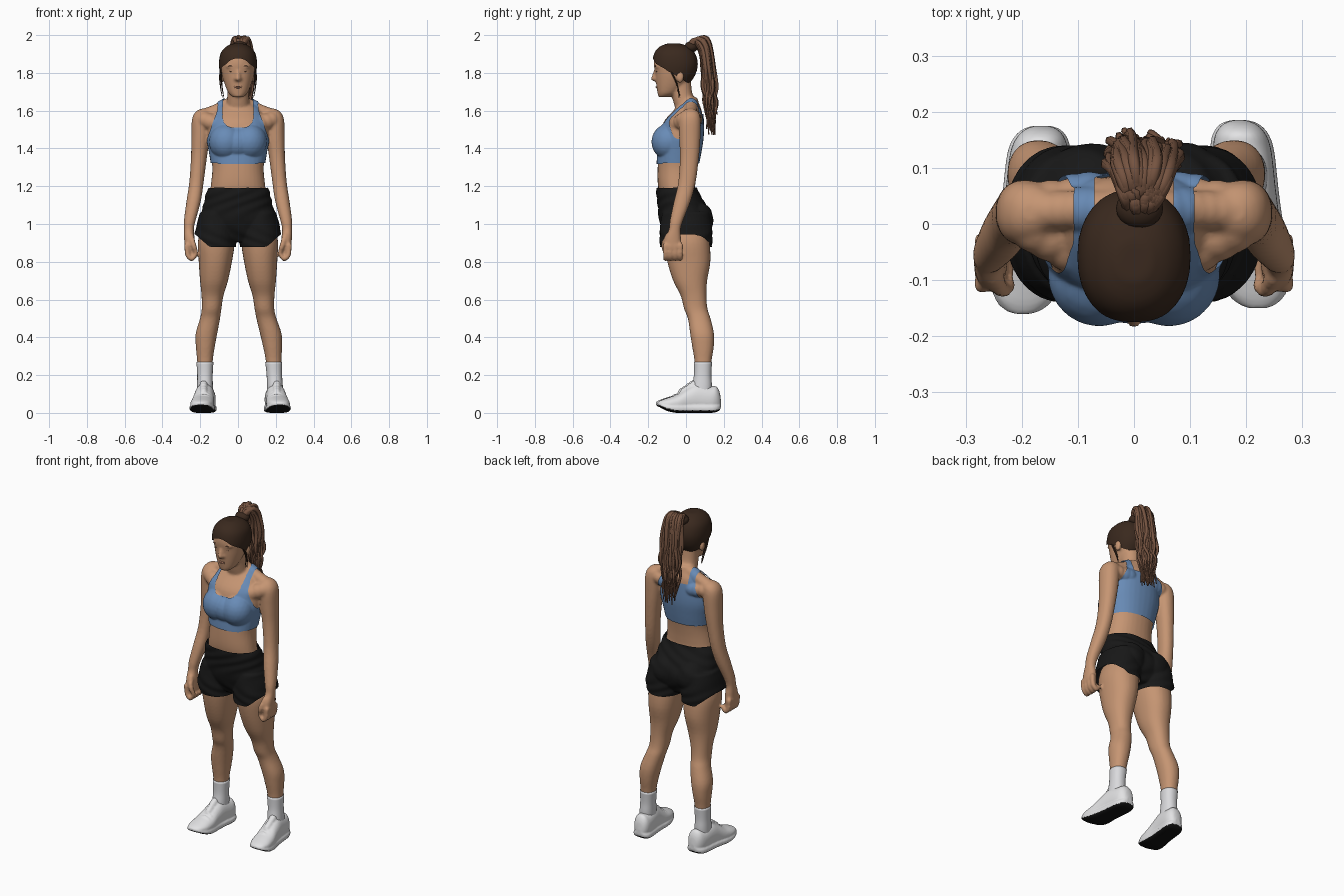
import bpy, bmesh, math, random
from mathutils import Vector

random.seed(4)
if "Cube" in bpy.data.objects:
    bpy.data.objects.remove(bpy.data.objects["Cube"])


def material(name, r, g, b):
    mat = bpy.data.materials.new(name)
    mat.use_nodes = True
    mat.diffuse_color = (r, g, b, 1)
    shader = next(n for n in mat.node_tree.nodes if n.type == "BSDF_PRINCIPLED")
    shader.inputs["Base Color"].default_value = (r, g, b, 1)
    return mat


SKIN = material("skin", 0.56, 0.30, 0.17)
LIPS = material("lips", 0.45, 0.21, 0.13)
HAIR = material("dark brown hair", 0.042, 0.022, 0.013)
TAIL = material("light brown hair", 0.18, 0.088, 0.052)
BLUE = material("blue fabric", 0.14, 0.26, 0.47)
BLACK = material("black fabric", 0.009, 0.009, 0.009)
WHITE = material("white shoe", 0.76, 0.76, 0.77)
SOCK = material("white sock", 0.70, 0.70, 0.72)
SOLE = material("black rubber", 0.006, 0.006, 0.006)

# Unit sphere that every rounded lump is copied from
unit = bmesh.new()
bmesh.ops.create_icosphere(unit, subdivisions=3, radius=1)
BALL_POINTS = [v.co.copy() for v in unit.verts]
BALL_FACES = [[v.index for v in f.verts] for f in unit.faces]
unit.free()


def spline(rows, steps=4):
    """Smooth interpolation through rows of numbers."""
    rows = [Vector(r) for r in rows]
    out = []
    for i in range(len(rows) - 1):
        a, b, c, d = (rows[max(i - 1, 0)], rows[i], rows[i + 1],
                      rows[min(i + 2, len(rows) - 1)])
        for k in range(steps):
            t = k / steps
            out.append(b + (c - a) * (t / 2) + (a * 2 - b * 5 + c * 4 - d) * (t * t / 2)
                       + (b * 3 - a - c * 3 + d) * (t ** 3 / 2))
    return out + [rows[-1]]


def loft(bm, rows, along_y=False, power=2.2, sides=32):
    """Closed tube; each row is station, centre pair, radius pair."""
    rings = []
    for s, a, b, ra, rb in spline(rows):
        ring = []
        for i in range(sides):
            t = math.tau * i / sides
            c, d = (math.copysign(abs(f(t)) ** (2 / power), f(t)) for f in (math.cos, math.sin))
            u, v = a + max(ra, 0.003) * c, b + max(rb, 0.003) * d
            ring.append(bm.verts.new((u, s, max(v, 0)) if along_y else (u, v, s)))
        rings.append(ring)
    for low, high in zip(rings, rings[1:]):
        for i in range(sides):
            j = (i + 1) % sides
            bm.faces.new((low[i], low[j], high[j], high[i]))
    bm.faces.new(rings[0])
    bm.faces.new(rings[-1])


def ball(bm, centre, radii):
    verts = [bm.verts.new([c + q * r for c, q, r in zip(centre, p, radii)]) for p in BALL_POINTS]
    for face in BALL_FACES:
        bm.faces.new([verts[i] for i in face])


def beads(bm, points, start, end):
    path = spline(points, 3)
    for i, p in enumerate(path):
        ball(bm, p, [start + (end - start) * i / (len(path) - 1)] * 3)


def finish(bm, name, mats, voxel=0.006, smooth=4, grow=0.0):
    """Fuse the volumes into one smooth skin."""
    bmesh.ops.recalc_face_normals(bm, faces=bm.faces)
    mesh = bpy.data.meshes.new(name)
    bm.to_mesh(mesh)
    bm.free()
    ob = bpy.data.objects.new(name, mesh)
    bpy.context.collection.objects.link(ob)
    if voxel:
        fuse = ob.modifiers.new("fuse", "REMESH")
        fuse.mode, fuse.voxel_size = "VOXEL", voxel
        relax = ob.modifiers.new("relax", "SMOOTH")
        relax.factor, relax.iterations = 0.5, smooth
    if grow:
        swell = ob.modifiers.new("swell", "DISPLACE")
        swell.mid_level, swell.strength = 0, grow
    return bake(ob, mats)


def bake(ob, mats):
    graph = bpy.context.evaluated_depsgraph_get()
    mesh = bpy.data.meshes.new_from_object(ob.evaluated_get(graph))
    name = ob.name
    bpy.data.objects.remove(ob)
    mesh.materials.clear()
    for m in mats:
        mesh.materials.append(m)
    mesh.shade_smooth()
    ob = bpy.data.objects.new(name, mesh)
    bpy.context.collection.objects.link(ob)
    return ob


def trim(ob, keep, ripple=0.0):
    """Keep the faces that satisfy a rule, even out the cut edge, add soft folds."""
    bm = bmesh.new()
    bm.from_mesh(ob.data)
    gone = [f for f in bm.faces if not keep(*f.calc_center_median())]
    bmesh.ops.delete(bm, geom=gone, context="FACES")
    rim = {}
    for e in bm.edges:
        if e.is_boundary:
            a, b = e.verts
            rim.setdefault(a, []).append(b)
            rim.setdefault(b, []).append(a)
    for _ in range(6):
        moved = [(v, (n[0].co + n[1].co + v.co * 2) / 4) for v, n in rim.items() if len(n) == 2]
        for v, co in moved:
            v.co = co
    for v in bm.verts:
        v.co += v.normal * ripple * math.sin(45 * v.co.x + 9 * math.sin(14 * v.co.z))
    bm.to_mesh(ob.data)
    bm.free()


def strands(name, paths, radius, mat):
    curve = bpy.data.curves.new(name, "CURVE")
    curve.dimensions, curve.bevel_depth, curve.bevel_resolution = "3D", radius, 1
    curve.use_fill_caps = True
    for path in paths:
        pts = spline(path, 6)
        line = curve.splines.new("POLY")
        line.points.add(len(pts) - 1)
        for i, (slot, p) in enumerate(zip(line.points, pts)):
            slot.co = (*p, 1)
            slot.radius = 1 - 0.8 * (i / len(pts)) ** 3
    ob = bpy.data.objects.new(name, curve)
    bpy.context.collection.objects.link(ob)
    bake(ob, [mat])


def mirrored(rows, side, lean=0.0):
    return [(z, side * x + lean * max(0, 0.55 - z), y, rx, ry) for z, x, y, rx, ry in rows]


def add_torso(bm):
    loft(bm, [(0.92, 0, 0, .10, .08), (1.0, 0, -.003, .16, .108), (1.08, 0, -.018, .16, .105),
              (1.16, 0, -.045, .15, .096), (1.22, 0, -.05, .142, .10), (1.3, 0, -.045, .136, .105),
              (1.38, 0, -.035, .147, .11), (1.46, 0, -.025, .16, .112), (1.54, 0, -.015, .15, .103),
              (1.6, 0, .008, .12, .075), (1.64, 0, .018, .075, .05), (1.67, 0, .02, .05, .04)])
    ball(bm, (0, -.088, 1.43), (.1, .084, .082))
    for side in (1, -1):
        ball(bm, (side * .062, -.09, 1.435), (.085, .086, .09))
        # Trapezius, front and back of the shoulder
        beads(bm, [(side * .045, .025, 1.635), (side * .105, .025, 1.604),
                   (side * .17, .023, 1.578)], .035, .036)
        beads(bm, [(side * .09, -.055, 1.52), (side * .175, -.008, 1.55)], .045, .045)
        beads(bm, [(side * .08, .045, 1.55), (side * .175, .036, 1.555)], .042, .04)


SKULL = [(1.672, 0, -.118, .026, .028), (1.69, 0, -.1, .048, .05), (1.72, 0, -.085, .063, .07),
         (1.76, 0, -.07, .077, .09), (1.8, 0, -.06, .087, .104), (1.85, 0, -.058, .092, .112),
         (1.9, 0, -.06, .084, .1), (1.93, 0, -.062, .06, .075), (1.946, 0, -.065, .03, .035)]
ARM = [(1.61, .18, .022, .018, .018), (1.592, .184, .022, .042, .044), (1.55, .193, .02, .051, .058),
       (1.45, .199, .02, .048, .056), (1.35, .207, .018, .042, .05), (1.22, .22, .005, .038, .046),
       (1.12, .235, -.02, .038, .044), (1.02, .255, -.05, .031, .035), (.97, .26, -.06, .026, .031),
       (.92, .257, -.07, .028, .044), (.87, .254, -.07, .028, .044), (.835, .25, -.068, .02, .036)]
LEG = [(.98, .105, 0, .088, .108), (.9, .115, .005, .098, .12), (.8, .12, .015, .088, .114),
       (.7, .127, .022, .074, .09), (.62, .135, .04, .058, .068), (.55, .14, .052, .052, .062),
       (.5, .148, .07, .053, .06), (.42, .167, .085, .057, .063), (.35, .173, .09, .05, .057),
       (.27, .175, .09, .041, .045), (.15, .175, .088, .036, .04)]

# Skin: torso, head, arms with hands, legs
body = bmesh.new()
add_torso(body)
loft(body, SKULL)
loft(body, [(1.56, 0, .02, .07, .06), (1.63, 0, 0, .062, .062), (1.69, 0, -.022, .056, .056),
            (1.77, 0, -.035, .055, .06)])
beads(body, [(0, -.158, 1.815), (0, -.166, 1.79), (0, -.171, 1.77)], .011, .014)
for side in (1, -1):
    loft(body, mirrored(ARM, side))
    loft(body, mirrored(LEG, side, .05 if side > 0 else 0))
    ball(body, (side * .088, -.032, 1.778), (.012, .021, .032))
    ball(body, (side * .012, -.163, 1.768), (.01, .01, .008))
    ball(body, (side * .035, -.145, 1.834), (.03, .02, .01))
    for i in range(4):
        y = -.108 + .026 * i
        beads(body, [(side * .27, y, .885), (side * .266, y, .838), (side * .245, y, .816),
                     (side * .224, y, .838)], .016, .012)
    beads(body, [(side * .25, -.095, .935), (side * .235, -.118, .89),
                 (side * .222, -.11, .85)], .017, .012)
finish(body, "body", [SKIN], voxel=.007, smooth=4)

# Face details
face = bmesh.new()
for side in (1, -1):
    ball(face, (side * .034, -.155, 1.808), (.011, .004, .003))
    ball(face, (side * .036, -.161, 1.836), (.018, .004, .0025))
finish(face, "eyes_and_brows", [TAIL], voxel=0)
mouth = bmesh.new()
ball(mouth, (0, -.152, 1.729), (.021, .009, .003))
ball(mouth, (0, -.152, 1.722), (.018, .009, .004))
finish(mouth, "lips", [LIPS], voxel=0)

# Sports top with scooped neck and deep armholes
top = bmesh.new()
add_torso(top)


def in_top(x, y, z):
    ax = abs(x)
    if z < 1.32 or ax > max(.108, .175 - (z - 1.42) * .36):
        return False
    if y < .02:
        return ax > .08 or z < 1.51 + .04 * (ax / .08) ** 4
    return ax > .07 or z < 1.58


trim(finish(top, "sports_top", [BLUE], smooth=6, grow=.007), in_top)

# Running shorts
shorts = bmesh.new()
loft(shorts, [(1.2, 0, -.048, .15, .103), (1.17, 0, -.046, .163, .107), (1.1, 0, -.022, .18, .124),
              (1.02, 0, -.003, .195, .134), (.95, 0, 0, .18, .11), (.91, 0, 0, .15, .08)])
for side in (1, -1):
    loft(shorts, mirrored([(1.06, .1, 0, .1, .122), (.95, .117, 0, .108, .135),
                           (.83, .122, 0, .106, .13)], side))
    ball(shorts, (side * .08, .047, 1.02), (.09, .095, .1))
trim(finish(shorts, "shorts", [BLACK], smooth=6, grow=.004),
     lambda x, y, z: .877 + .9 * max(0, abs(x) - .15) < z < 1.192, ripple=.002)

# Socks and running shoes
for side, label in ((1, "left"), (-1, "right")):
    lean = .05 if side > 0 else 0
    sock = bmesh.new()
    loft(sock, mirrored([(.27, .175, .09, .045, .048), (.2, .175, .088, .041, .046),
                         (.14, .175, .085, .042, .052), (.07, .175, .08, .042, .05)], side, lean))
    finish(sock, label + "_sock", [SOCK], voxel=0)

    shift, back = (.023, .01) if side > 0 else (0, 0)
    profile = [(.175, .065, .03, .012), (.168, .11, .015, .03), (.15, .14, .004, .045),
               (.12, .142, 0, .052), (.05, .155, 0, .053), (0, .132, 0, .055), (-.05, .1, 0, .061),
               (-.1, .082, .01, .06), (-.135, .07, .028, .047), (-.152, .062, .036, .03),
               (-.16, .056, .043, .012)]
    shoe = bmesh.new()
    for cap, flare, power in ((1, 0, 2.2), (.045, .005, 3.2)):
        rows = []
        for y, high, low, width in profile:
            high = min(high, max(cap, low + .02))
            rows.append((y + back, side * (.165 + .1 * (.17 - y)) + shift, (high + low) / 2,
                         width + flare, (high - low) / 2))
        loft(shoe, rows, along_y=True, power=power)
    # Tongue and laces
    mid = side * .182 + shift
    beads(shoe, [(mid, .035 + back, .15), (mid, -.02 + back, .112)], .021, .02)
    for i in range(4):
        y, z = .005 - .022 * i + back, .133 - .012 * i
        beads(shoe, [(mid - .028, y, z - .012), (mid, y, z), (mid + .028, y, z - .012)], .006, .006)
    shoe = finish(shoe, label + "_shoe", [WHITE, SOLE], voxel=.005, smooth=3)
    faces = shoe.data.polygons
    faces.foreach_set("material_index",
                      [int(f.normal.z < -.4 and f.center.z < .05) for f in faces])

# Hair cap, tie, ponytail and loose wisps
cap = bmesh.new()
loft(cap, SKULL)
trim(finish(cap, "hair_cap", [HAIR], grow=.009),
     lambda x, y, z: z > 1.855 - .6 * (y + .17) + .02 * max(0, 1 - (x / .06) ** 2) * (y < -.1))
tie = bmesh.new()
ball(tie, (.01, .028, 1.938), (.042, .036, .03))
finish(tie, "hair_tie", [HAIR], voxel=0)
paths = []
for _ in range(64):
    a, r = random.uniform(0, math.tau), math.sqrt(random.random())
    ox, oy = .062 * r * math.cos(a), .036 * r * math.sin(a)
    wave, curl = random.uniform(-.013, .013), random.uniform(-.012, .012)
    paths.append([(.01 + ox * .3, .025 + oy * .3, 1.935),
                  (.015 + ox * .6, .058 + oy * .6, 1.98 + oy * .2),
                  (.015 + ox * .9, .1 + oy * .7, 1.935 + oy),
                  (.013 + ox + wave, .118 + oy, 1.82), (.013 + ox - wave, .122 + oy + curl, 1.72),
                  (.012 + ox * .9 + wave, .128 + oy * .9 - curl, 1.64),
                  (.012 + ox * .7 - wave, .134 + oy * .7 + curl, random.uniform(1.47, 1.6))])
strands("ponytail", paths, .011, TAIL)
wisps = [[(side * .08, -.1, 1.84), (side * (.088 + d), -.07, 1.79),
          (side * (.085 + d), -.045, 1.73), (side * (.075 + d), -.04 + d, 1.67)]
         for side in (1, -1) for d in (0, .008)]
strands("loose_wisps", wisps, .004, HAIR)
